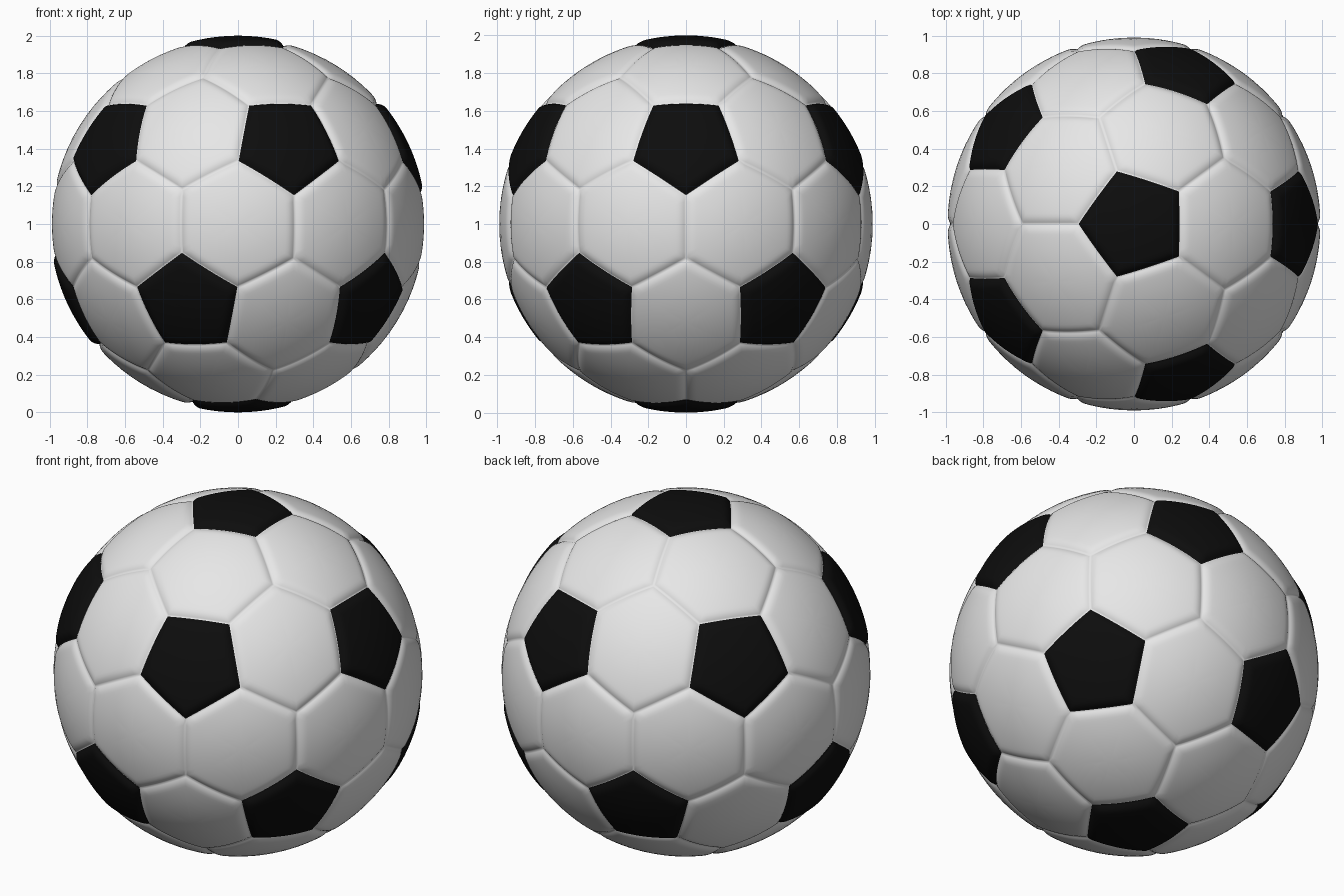
import bpy, bmesh, math
from mathutils import Vector
from itertools import combinations

if "Cube" in bpy.data.objects:
    bpy.data.objects.remove(bpy.data.objects["Cube"])

SEAM_W = 0.05        # width of the rounded panel rim
SEAM_R = 0.974       # radius at the bottom of the seams
CORNER = math.radians(17.55)   # pentagon centre to corner


def polar(az, lat):
    a, l = math.radians(az), math.radians(lat)
    return Vector((math.cos(a) * math.cos(l), math.sin(a) * math.cos(l), math.sin(l)))


def material(name, value):
    m = bpy.data.materials.new(name)
    m.diffuse_color = (value, value, value, 1)
    m.use_nodes = True
    m.node_tree.nodes["Principled BSDF"].inputs["Base Color"].default_value = m.diffuse_color
    return m


# pentagon centres: poles plus two staggered rings
lat = math.degrees(math.atan(0.5))
centres = [Vector((0, 0, 1)), Vector((0, 0, -1))]
centres += [polar(72 * k, lat) for k in range(5)]
centres += [polar(36 + 72 * k, -lat) for k in range(5)]


def near(i, j):
    return centres[i].dot(centres[j]) > 0.4


# points where three hexagons meet
hubs = {}
for t in combinations(range(12), 3):
    if all(near(i, j) for i, j in combinations(t, 2)):
        hubs[t] = sum((centres[i] for i in t), Vector()).normalized()


def corner(i, hub):
    c = centres[i]
    side = (hub - c * hub.dot(c)).normalized()
    return c * math.cos(CORNER) + side * math.sin(CORNER)


bm = bmesh.new()


def add_panel(points, crown, mat):
    """Padded panel: rings of faces from its centre out to the seam."""
    mid = sum(points, Vector()).normalized()
    u = mid.orthogonal().normalized()
    v = mid.cross(u)
    points = sorted(points, key=lambda p: math.atan2(p.dot(v), p.dot(u)))
    n = len(points)
    walls = [points[i].cross(points[(i + 1) % n]).normalized() for i in range(n)]
    steps = 10
    rim = [points[i].lerp(points[(i + 1) % n], s / steps).normalized()
           for i in range(n) for s in range(steps)]

    def place(d):
        dist = max(0.0, min(d.dot(w) for w in walls))
        s = min(dist / SEAM_W, 1.0)
        full = crown - 0.02 * (1 - d.dot(mid))
        r = SEAM_R + (full - SEAM_R) * (1 - (1 - s) ** 2)
        return bm.verts.new(d * r + Vector((0, 0, 1)))

    hub = place(mid)
    prev = None
    for t in (0.2, 0.4, 0.55, 0.68, 0.76, 0.82, 0.87, 0.91, 0.94, 0.97, 1.0):
        ring = [place(mid.lerp(p, t).normalized()) for p in rim]
        m = len(ring)
        for i in range(m):
            j = (i + 1) % m
            f = bm.faces.new((hub, ring[i], ring[j]) if prev is None
                             else (prev[i], ring[i], ring[j], prev[j]))
            f.material_index = mat
            f.smooth = True
        prev = ring


# twelve black pentagons
for i in range(12):
    add_panel([corner(i, h) for t, h in hubs.items() if i in t], 1.0, 1)

# thirty white hexagons, one between each pair of neighbouring pentagons
for i, j in combinations(range(12), 2):
    if near(i, j):
        pts = []
        for t, h in hubs.items():
            if i in t and j in t:
                pts += [h, corner(i, h), corner(j, h)]
        add_panel(pts, 0.99, 0)

# stitch the panels together along the seams
bmesh.ops.remove_doubles(bm, verts=bm.verts, dist=0.0005)
bmesh.ops.recalc_face_normals(bm, faces=bm.faces)
mesh = bpy.data.meshes.new("ball")
bm.to_mesh(mesh)
bm.free()
mesh.materials.append(material("white leather", 0.8))
mesh.materials.append(material("black leather", 0.004))
ball = bpy.data.objects.new("ball", mesh)
bpy.context.collection.objects.link(ball)
